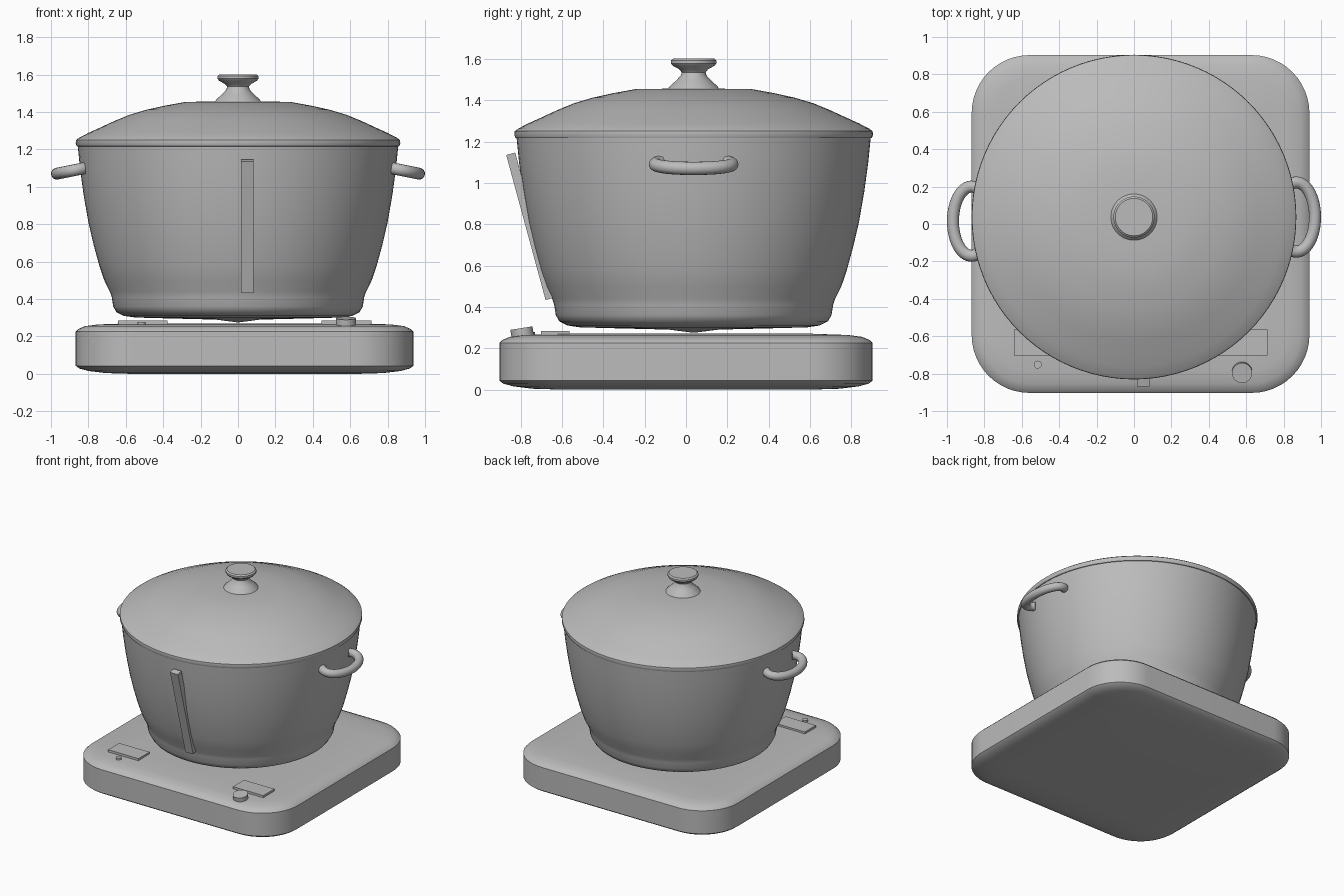
import bpy, bmesh, math
from mathutils import Matrix, Vector

old = bpy.data.objects.get("Cube")
if old:
    bpy.data.objects.remove(old)

grey = bpy.data.materials.new("plain_grey")
grey.use_nodes = True
COLOUR = (0.5, 0.5, 0.5, 1)
grey.diffuse_color = COLOUR
grey.node_tree.nodes["Principled BSDF"].inputs["Base Color"].default_value = COLOUR

POT = Vector((0, 0.037, 0))   # pot axis
BASE_X = 0.035                # hob centre


def finish(name, bm, angle=35):
    bmesh.ops.recalc_face_normals(bm, faces=bm.faces)
    mesh = bpy.data.meshes.new(name)
    bm.to_mesh(mesh)
    bm.free()
    mesh.materials.append(grey)
    ob = bpy.data.objects.new(name, mesh)
    bpy.context.collection.objects.link(ob)
    bpy.ops.object.select_all(action='DESELECT')
    ob.select_set(True)
    bpy.context.view_layer.objects.active = ob
    bpy.ops.object.shade_smooth_by_angle(angle=math.radians(angle))
    return ob


def loft(name, rings, angle=35, closed=False):
    """Skin a list of equal-length point rings; cap the ends unless closed."""
    bm = bmesh.new()
    loops = [[bm.verts.new(p) for p in ring] for ring in rings]
    n = len(loops[0])
    for a, b in zip(loops, loops[1:]):
        for i in range(n):
            j = (i + 1) % n
            bm.faces.new((a[i], a[j], b[j], b[i]))
    bm.faces.new(loops[0][::-1])
    bm.faces.new(loops[-1])
    return finish(name, bm, angle)


def lathe(name, profile, n=96, angle=35):
    rings = [[POT + Vector((r * math.cos(t), r * math.sin(t), z))
              for t in (math.tau * i / n for i in range(n))] for r, z in profile]
    return loft(name, rings, angle)


def box(name, centre, size, tilt=0):
    bm = bmesh.new()
    bmesh.ops.create_cube(bm, size=1, matrix=Matrix.Translation(centre)
                          @ Matrix.Rotation(tilt, 4, 'X') @ Matrix.Diagonal((*size, 1)))
    return finish(name, bm)


def disc(name, centre, radius, height, tilt=0):
    bm = bmesh.new()
    bmesh.ops.create_cone(bm, cap_ends=True, segments=32, radius1=radius, radius2=radius,
                          depth=height, matrix=Matrix.Translation(centre)
                          @ Matrix.Rotation(tilt, 4, 'X'))
    return finish(name, bm)


def rounded_rect(inset, z, hx=0.903, hy=0.903, radius=0.31, steps=12):
    r = radius - inset
    points = []
    for k, (sx, sy) in enumerate(((1, 1), (-1, 1), (-1, -1), (1, -1))):
        for i in range(steps + 1):
            t = math.pi / 2 * (k + i / steps)
            points.append(Vector((BASE_X + sx * (hx - radius) + r * math.cos(t),
                                  sy * (hy - radius) + r * math.sin(t), z)))
    return points


# Hob body with softly domed top and bottom
loft("hob_body", [rounded_rect(d, z) for d, z in (
    (0.29, 0), (0.16, 0.004), (0.07, 0.015), (0.02, 0.028), (0, 0.043), (0, 0.225),
    (0.015, 0.24), (0.05, 0.255), (0.12, 0.264), (0.29, 0.27))], 30)

# Pot body, with a shallow cone underneath and a stepped foot
lathe("pot_body", (
    (0.004, 0.275), (0.12, 0.29), (0.4, 0.297), (0.55, 0.301), (0.61, 0.31), (0.65, 0.33),
    (0.667, 0.36), (0.675, 0.41), (0.685, 0.44), (0.715, 0.5), (0.742, 0.58), (0.772, 0.69),
    (0.8, 0.81), (0.826, 0.96), (0.845, 1.1), (0.857, 1.22)))

# Lid: rolled rim, dome and flat centre
lathe("lid", (
    (0.84, 1.213), (0.862, 1.217), (0.868, 1.232), (0.866, 1.25), (0.85, 1.262),
    (0.8, 1.288), (0.74, 1.315), (0.66, 1.352), (0.58, 1.385), (0.49, 1.412),
    (0.39, 1.434), (0.28, 1.454), (0.1, 1.456)))

# Flared lid knob
lathe("lid_knob", (
    (0.128, 1.45), (0.115, 1.468), (0.085, 1.495), (0.062, 1.52), (0.058, 1.535),
    (0.07, 1.55), (0.1, 1.566), (0.11, 1.578), (0.11, 1.592), (0.1, 1.601)), 48)


# Loop handles: a tube swept along an arc that curls back into the pot
def handle(name, side):
    tube, steps, sides = 0.032, 32, 16
    rings = []
    for i in range(steps + 1):
        t = math.radians(-118 + 236 * i / steps)
        out = Vector((math.cos(t) / 0.1, math.sin(t) / 0.185, 0)).normalized()
        x = 0.868 + 0.1 * math.cos(t)
        centre = Vector((x, 0.185 * math.sin(t), 1.09 - 0.2 * (x - 0.868)))
        ring = []
        for j in range(sides):
            a = math.tau * j / sides
            p = centre + tube * (out * math.cos(a) + Vector((0, 0, math.sin(a))))
            ring.append(Vector((side * p.x, p.y + (0.037 if side > 0 else 0.015), p.z)))
        rings.append(ring)
    loft(name, rings)


handle("left_handle", 1)
handle("right_handle", -1)

# Leaning strip on the front of the pot
lean = math.atan2(0.19, 0.7)
box("front_strip", Vector((0.05, -0.753, 0.79)), (0.068, 0.045, 0.727), lean)

# Controls on the hob
for name, x in (("right_panel", -0.51), ("left_panel", 0.58)):
    box(name, Vector((x, -0.633, 0.275)), (0.265, 0.138, 0.018))
disc("small_button", Vector((-0.515, -0.752, 0.267)), 0.021, 0.022)
disc("dial", Vector((0.578, -0.793, 0.275)), 0.054, 0.045, math.radians(9))
